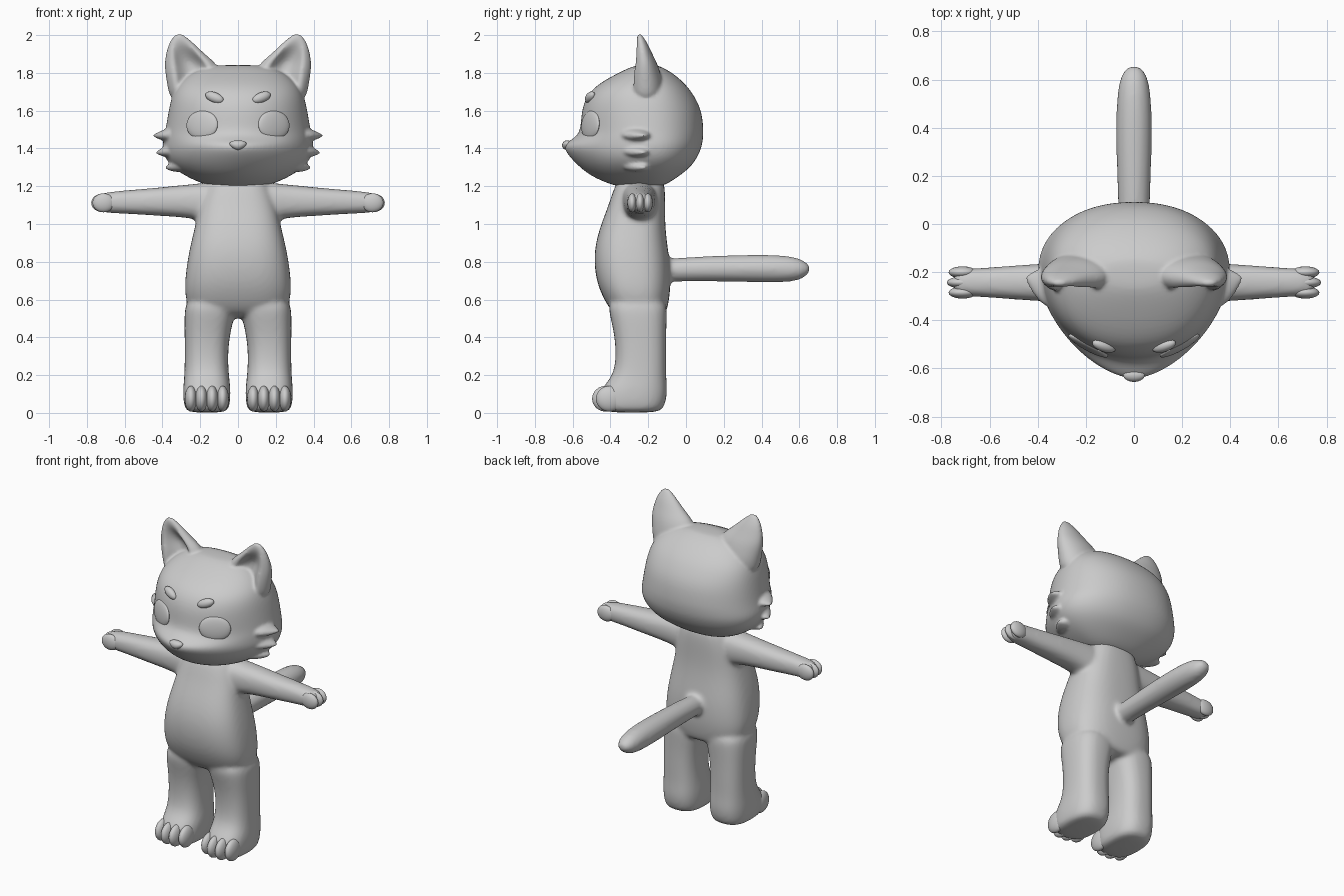
import bpy, bmesh, math
from mathutils import Vector, Matrix
from mathutils.bvhtree import BVHTree

cube = bpy.data.objects.get("Cube")
if cube:
    bpy.data.objects.remove(cube, do_unlink=True)

grey = bpy.data.materials.new("soft_grey")
grey.use_nodes = True
grey.diffuse_color = (0.6, 0.6, 0.6, 1)
bsdf = next(n for n in grey.node_tree.nodes if n.type == 'BSDF_PRINCIPLED')
bsdf.inputs["Base Color"].default_value = (0.6, 0.6, 0.6, 1)


def along_z(t, u, v): return Vector((u, v, t))
def along_x(t, u, v): return Vector((t, u, v))
def along_y(t, u, v): return Vector((u, t, v))


def loft(bm, rows, place, mirror=1, power=2.0, widest=None, dent=None, count=28):
    """Skin rings; a row is (position, centre u, half width u, low v, high v[, power])."""
    rings = []
    for row in rows:
        t, cu, half, lo, hi = row[:5]
        front = row[5] if len(row) > 5 else power
        mid = (lo + hi) / 2 if widest is None else min(max(widest, lo), hi)
        ring = []
        for i in range(count):
            a = 2 * math.pi * i / count
            c, s = math.cos(a), math.sin(a)
            p = front if s < 0 else power
            u = cu + half * math.copysign(abs(c) ** (2 / p), c)
            v = mid + (hi - mid if s > 0 else mid - lo) * math.copysign(abs(s) ** (2 / p), s)
            if dent and s < 0:
                v += dent(t) * max(0, 1 - (c / 0.62) ** 2)
            co = place(t, u, v)
            co.x *= mirror
            ring.append(bm.verts.new(co))
        rings.append(ring)
    faces = [bm.faces.new((r[i], r[(i + 1) % count], q[(i + 1) % count], q[i]))
             for r, q in zip(rings, rings[1:]) for i in range(count)]
    faces += [bm.faces.new(rings[0][::-1]), bm.faces.new(rings[-1])]
    bmesh.ops.recalc_face_normals(bm, faces=faces)


def finish(name, bm, voxel=0, iterations=0):
    me = bpy.data.meshes.new(name)
    bm.to_mesh(me)
    bm.free()
    me.materials.append(grey)
    me.polygons.foreach_set("use_smooth", [True] * len(me.polygons))
    ob = bpy.data.objects.new(name, me)
    bpy.context.collection.objects.link(ob)
    if voxel:
        ob.modifiers.new("round", 'SUBSURF').levels = 2
        ob.modifiers["round"].render_levels = 2
        fuse = ob.modifiers.new("fuse", 'REMESH')
        fuse.mode, fuse.voxel_size, fuse.use_smooth_shade = 'VOXEL', voxel, True
        soft = ob.modifiers.new("soften", 'SMOOTH')
        soft.factor, soft.iterations = 0.5, iterations
    return ob


def pebble(name, matrix, size, taper=0.0):
    """Ellipsoid; taper narrows its lower half."""
    bm = bmesh.new()
    bmesh.ops.create_uvsphere(bm, u_segments=28, v_segments=16, radius=1)
    for v in bm.verts:
        v.co.x *= 1 + taper * v.co.z
        v.co = matrix @ Vector(a * b for a, b in zip(v.co, size))
    return finish(name, bm)


# Body: torso, legs, arms and tail fused into one skin
bm = bmesh.new()
loft(bm, [(0.5, 0, 0.2, -0.34, -0.12), (0.54, 0, 0.26, -0.40, -0.10),
          (0.62, 0, 0.282, -0.445, -0.085), (0.7, 0, 0.282, -0.475, -0.08),
          (0.8, 0, 0.27, -0.488, -0.085), (0.9, 0, 0.25, -0.48, -0.1),
          (1.0, 0, 0.225, -0.45, -0.11), (1.1, 0, 0.205, -0.41, -0.11),
          (1.2, 0, 0.17, -0.38, -0.11), (1.26, 0, 0.13, -0.34, -0.13)],
     along_z, power=2.7)
for side in (-1, 1):
    loft(bm, [(0.0, 0.165, 0.095, -0.42, -0.15), (0.025, 0.165, 0.12, -0.45, -0.115),
              (0.09, 0.165, 0.126, -0.46, -0.1), (0.14, 0.165, 0.125, -0.44, -0.1),
              (0.2, 0.166, 0.118, -0.385, -0.105), (0.3, 0.168, 0.114, -0.37, -0.105),
              (0.42, 0.163, 0.12, -0.38, -0.105), (0.52, 0.15, 0.135, -0.405, -0.1),
              (0.62, 0.14, 0.135, -0.42, -0.1)], along_z, side, power=2.6)
    loft(bm, [(0.1, -0.25, 0.1, 0.99, 1.23), (0.2, -0.245, 0.09, 1.02, 1.215),
              (0.28, -0.243, 0.083, 1.035, 1.208), (0.45, -0.243, 0.075, 1.045, 1.19),
              (0.6, -0.243, 0.062, 1.055, 1.178), (0.7, -0.243, 0.058, 1.058, 1.168),
              (0.74, -0.243, 0.048, 1.07, 1.155), (0.75, -0.243, 0.03, 1.085, 1.14)],
         along_x, side, power=2.4)
loft(bm, [(-0.2, 0, 0.06, 0.69, 0.81), (-0.08, 0, 0.062, 0.695, 0.818),
          (0.1, 0, 0.067, 0.697, 0.83), (0.3, 0, 0.074, 0.693, 0.837),
          (0.45, 0, 0.075, 0.69, 0.838), (0.56, 0, 0.068, 0.693, 0.83),
          (0.62, 0, 0.054, 0.71, 0.81), (0.65, 0, 0.03, 0.74, 0.785),
          (0.656, 0, 0.012, 0.755, 0.77)], along_y)
finish("body", bm, 0.012, 8)

# Head with ears and cheek tufts fused into one skin
bm = bmesh.new()
loft(bm, [(1.195, 0, 0.1, -0.33, -0.16), (1.205, 0, 0.17, -0.39, -0.11),
          (1.25, 0, 0.275, -0.5, -0.04, 1.9), (1.3, 0, 0.35, -0.565, 0.025, 1.8),
          (1.35, 0, 0.39, -0.615, 0.06, 1.7), (1.395, 0, 0.402, -0.648, 0.08, 1.65),
          (1.425, 0, 0.402, -0.648, 0.088, 1.65), (1.46, 0, 0.395, -0.585, 0.093, 1.9),
          (1.5, 0, 0.386, -0.56, 0.095, 2.0), (1.6, 0, 0.37, -0.556, 0.085, 2.1),
          (1.68, 0, 0.352, -0.528, 0.045), (1.74, 0, 0.32, -0.47, 0.0),
          (1.8, 0, 0.25, -0.36, -0.07), (1.832, 0, 0.17, -0.29, -0.13),
          (1.842, 0, 0.09, -0.25, -0.16)], along_z, power=2.2, widest=-0.2)
for side in (-1, 1):
    loft(bm, [(1.64, 0.24, 0.115, -0.29, -0.13), (1.72, 0.235, 0.138, -0.31, -0.115),
              (1.8, 0.238, 0.148, -0.3, -0.135), (1.85, 0.252, 0.138, -0.288, -0.152),
              (1.9, 0.279, 0.104, -0.278, -0.178), (1.95, 0.298, 0.071, -0.27, -0.2),
              (1.985, 0.308, 0.042, -0.262, -0.222), (2.008, 0.312, 0.015, -0.255, -0.238)],
         along_z, side, dent=lambda z: 0.085 * max(0, min(1, (1.965 - z) / 0.11)))
    for z, reach, drop in ((1.47, 0.452, 0.0), (1.385, 0.437, 0.005), (1.31, 0.388, 0.01)):
        loft(bm, [(reach - 0.16, -0.27, 0.1, z - 0.04, z + 0.04),
                  (reach - 0.08, -0.26, 0.085, z - 0.036, z + 0.04),
                  (reach - 0.035, -0.245, 0.05, z - 0.022 - drop, z + 0.018),
                  (reach, -0.225, 0.008, z - 0.006 - drop, z + 0.002 - drop)], along_x, side)
head = finish("head", bm, 0.009, 4)

# Facial features seated on the head surface
bpy.context.view_layer.update()
tree = BVHTree.FromObject(head, bpy.context.evaluated_depsgraph_get())


def on_face(x, z, tilt=0.0, sink=0.0):
    point, normal = tree.ray_cast(Vector((x, -2, z)), Vector((0, 1, 0)))[:2]
    right = Vector((0, 0, 1)).cross(-normal).normalized() * -1
    up = right.cross(-normal).normalized() * -1
    if up.z < 0:
        up = -up
    basis = Matrix((right, normal, up)).transposed().to_4x4()
    return Matrix.Translation(point - normal * sink) @ basis @ Matrix.Rotation(tilt, 4, 'Y')


for side, label in ((-1, "right"), (1, "left")):
    pebble(label + "_eye", on_face(side * 0.192, 1.525, sink=0.004), (0.094, 0.02, 0.076))
    brow = on_face(side * 0.125, 1.67)
    slope = Matrix.Rotation(-side * 0.38, 4, 'Y')
    place = Matrix.Translation(brow.translation) @ slope @ Matrix.Rotation(side * 0.3, 4, 'Z')
    pebble(label + "_brow", place, (0.053, 0.024, 0.027))

    # Fingers and toes
    for i in range(3):
        y = -0.243 + (i - 1) * 0.042
        long = 0.065 if i == 1 else 0.058
        pebble(f"{label}_finger_{i + 1}",
               Matrix.Translation((side * 0.712, y, 1.112)), (long, 0.025, 0.05))
    for i in range(4):
        x = 0.165 + (i - 1.5) * 0.056
        y = -0.425 if i in (1, 2) else -0.405
        pebble(f"{label}_toe_{i + 1}",
               Matrix.Translation((side * x, y, 0.075)), (0.033, 0.072, 0.068))

pebble("nose", Matrix.Translation((0, -0.628, 1.417)), (0.043, 0.028, 0.026), 0.35)
